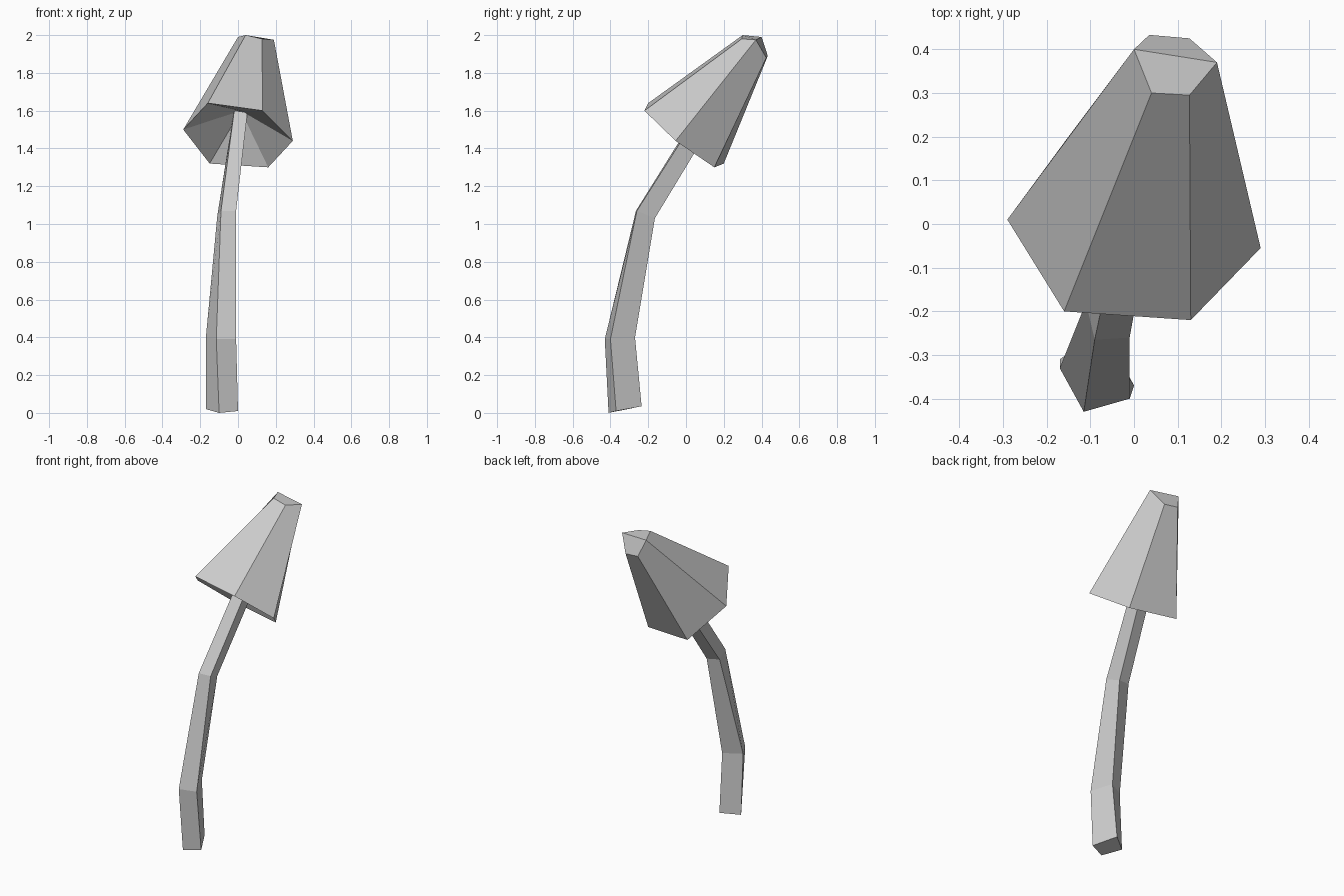
import bpy
import bmesh

default_cube = bpy.data.objects.get("Cube")
if default_cube:
    bpy.data.objects.remove(default_cube, do_unlink=True)


def make_material(name, colour):
    material = bpy.data.materials.new(name)
    material.use_nodes = True
    material.diffuse_color = colour
    shader = next(n for n in material.node_tree.nodes if n.type == "BSDF_PRINCIPLED")
    shader.inputs["Base Color"].default_value = colour
    return material


def loft(bm, rings):
    """Bridge matching rings of points with quads and return their vertices."""
    loops = [[bm.verts.new(point) for point in ring] for ring in rings]
    for lower, upper in zip(loops, loops[1:]):
        for i in range(len(lower)):
            j = (i + 1) % len(lower)
            bm.faces.new((lower[i], lower[j], upper[j], upper[i]))
    return loops


def finish(bm, name, material):
    """Turn the finished bmesh into a flat-shaded object."""
    bmesh.ops.recalc_face_normals(bm, faces=bm.faces)
    mesh = bpy.data.meshes.new(name)
    bm.to_mesh(mesh)
    bm.free()
    mesh.materials.append(material)
    obj = bpy.data.objects.new(name, mesh)
    bpy.context.collection.objects.link(obj)
    return obj


grey = make_material("plain grey", (0.6, 0.6, 0.6, 1.0))

# Bent four-sided stem, from the ground up into the cap
stem_rings = [
    [(-.10, -.41, 0), (0, -.37, .01), (-.07, -.235, .035), (-.17, -.31, .02)],
    [(-.115, -.43, .39), (-.01, -.40, .39), (-.065, -.27, .4), (-.17, -.33, .4)],
    [(-.09, -.265, 1.07), (-.01, -.26, 1.07), (-.03, -.165, 1.03), (-.11, -.18, 1.04)],
    [(-.02, .066, 1.6), (.05, .07, 1.59), (.04, .15, 1.55), (-.03, .14, 1.55)],
]
bm = bmesh.new()
loops = loft(bm, stem_rings)
bm.faces.new(loops[0])
bm.faces.new(loops[-1])
finish(bm, "stem", grey)

# Tilted six-sided cap, rim first and then the small crown
rim = [(-.16, -.20, 1.64), (.13, -.22, 1.6), (.29, -.055, 1.44),
       (.16, .15, 1.3), (-.15, .2, 1.32), (-.29, .01, 1.5)]
crown = [(.04, .3, 2), (.127, .295, 1.98), (.19, .37, 1.975),
         (.127, .425, 1.88), (.035, .433, 1.89), (0, .4, 1.99)]
bm = bmesh.new()
rim_loop, crown_loop = loft(bm, [rim, crown])

# Crown folded along its middle
a, b, c, d, e, f = crown_loop
bm.faces.new((a, b, c, f))
bm.faces.new((f, c, d, e))

# Hollow underside rising to a point around the stem
apex = bm.verts.new((.015, .09, 1.6))
for i, vert in enumerate(rim_loop):
    bm.faces.new((vert, rim_loop[i - 1], apex))
finish(bm, "cap", grey)
